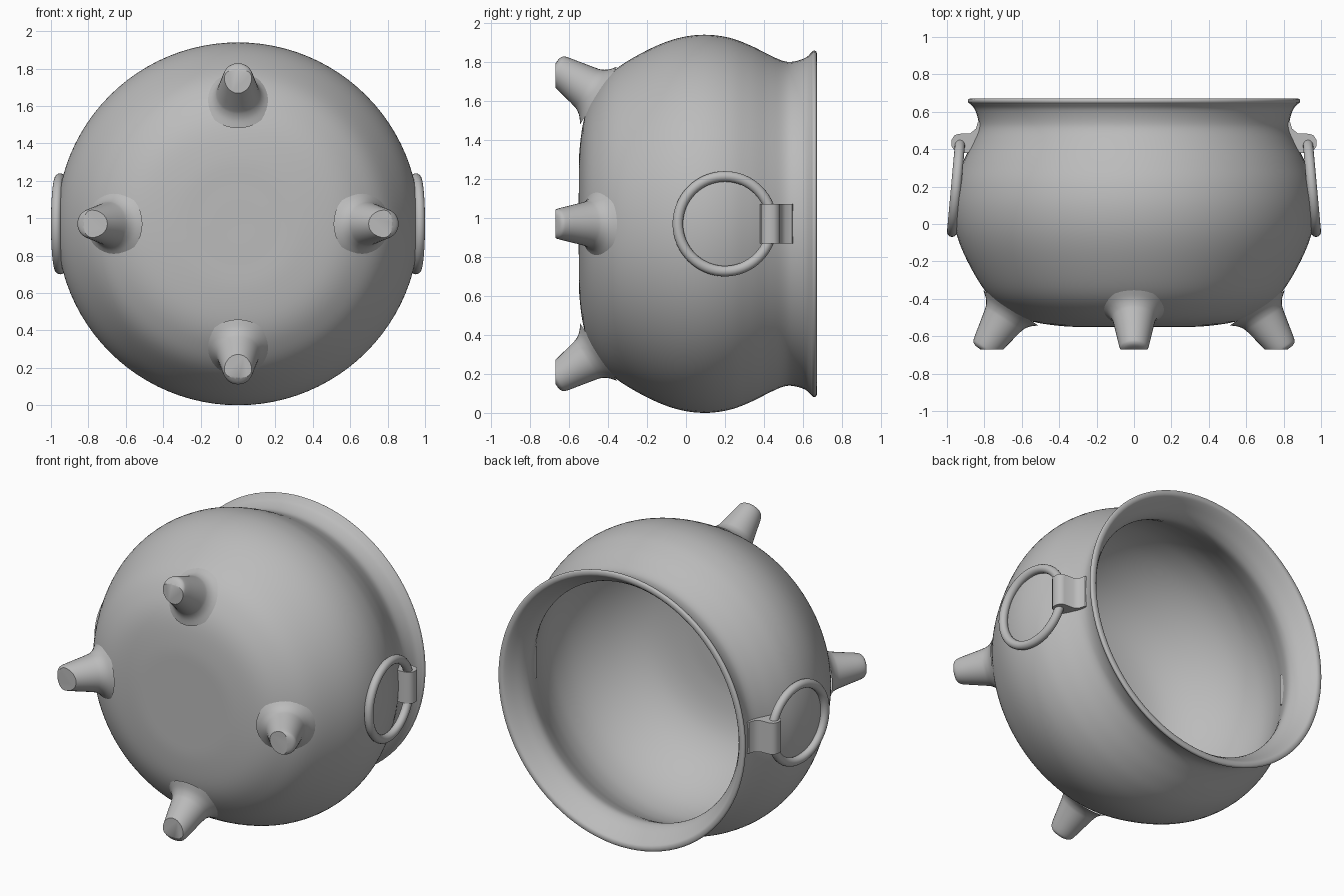
import bpy, bmesh
from math import pi, sin, cos
from mathutils import Matrix, Vector

AXIS_Z = 0.97          # height of the pot's axis, which runs along y

cube = bpy.data.objects.get("Cube")
if cube:
    bpy.data.objects.remove(cube, do_unlink=True)

iron = bpy.data.materials.new("grey iron")
iron.use_nodes = True
GREY = (0.5, 0.5, 0.5, 1)
iron.diffuse_color = GREY
iron.node_tree.nodes["Principled BSDF"].inputs["Base Color"].default_value = GREY


def smooth(points, steps=5):
    """Pass a Catmull-Rom curve through the profile points."""
    p = [Vector(q) for q in points]
    p = [p[0]] + p + [p[-1]]
    out = []
    for a, b, c, d in zip(p, p[1:], p[2:], p[3:]):
        for i in range(steps):
            t = i / steps
            out.append(b + (c - a) * t / 2 + (2 * a - 5 * b + 4 * c - d) * t * t / 2
                       + (3 * b - a - 3 * c + d) * t ** 3 / 2)
    return out + [p[-1]]


def lathe(profile, segments, closed=False):
    """Turn (radius, y) points about the y axis."""
    bm = bmesh.new()
    vs = [bm.verts.new((r, y, 0)) for r, y in profile]
    pairs = list(zip(vs, vs[1:])) + ([(vs[-1], vs[0])] if closed else [])
    edges = [bm.edges.new(e) for e in pairs]
    bmesh.ops.spin(bm, geom=vs + edges, cent=(0, 0, 0), axis=(0, 1, 0),
                   angle=2 * pi, steps=segments, use_merge=True)
    bmesh.ops.remove_doubles(bm, verts=bm.verts, dist=0.0003)
    return bm


def finish(name, bm, turn=0.0, angle=40):
    """Make the object, turned about the pot's axis."""
    bmesh.ops.recalc_face_normals(bm, faces=bm.faces)
    mesh = bpy.data.meshes.new(name)
    bm.to_mesh(mesh)
    bm.free()
    mesh.materials.append(iron)
    ob = bpy.data.objects.new(name, mesh)
    bpy.context.collection.objects.link(ob)
    ob.location.z = AXIS_Z
    ob.rotation_euler.y = turn
    bpy.ops.object.select_all(action='DESELECT')
    ob.select_set(True)
    bpy.context.view_layer.objects.active = ob
    bpy.ops.object.shade_smooth_by_angle(angle=angle * pi / 180)
    return ob


# Pot: outer wall, flared lip, then inner wall
outer = [(0, -.55), (.2, -.55), (.37, -.547), (.55, -.52), (.68, -.46), (.79, -.365),
         (.89, -.2), (.95, -.05), (.97, .09), (.955, .22), (.915, .33), (.865, .43),
         (.835, .5), (.832, .55), (.85, .61), (.875, .64)]
lip = [(.886, .65), (.888, .662), (.88, .67), (.862, .671), (.845, .66)]
inner = [(.815, .62), (.78, .56), (.77, .5), (.8, .42), (.85, .32), (.89, .21),
         (.905, .09), (.885, -.05), (.825, -.19), (.73, -.32), (.62, -.41),
         (.5, -.46), (.35, -.485), (.2, -.49), (0, -.49)]
finish("pot", lathe(smooth(outer + lip + inner), 96))

# Legs: splayed cones with a flared root, cut flat at the foot
leg_profile = [(0, -.02), (.045, -.018), (.068, -.008), (.079, .015), (.095, .09),
               (.112, .17), (.122, .2), (.142, .228), (.175, .255)]
for name, turn in (("left", 0), ("lower", pi / 2), ("right", pi), ("upper", -pi / 2)):
    bm = lathe(smooth(leg_profile, 4), 32)
    place = Matrix.Translation((.796, -.663, 0)) @ Matrix.Rotation(.57, 4, 'Z')
    bmesh.ops.transform(bm, matrix=place, verts=bm.verts)
    cut = bmesh.ops.bisect_plane(bm, geom=bm.verts[:] + bm.edges[:] + bm.faces[:],
                                 plane_co=(0, -.67, 0), plane_no=(0, -1, 0),
                                 clear_outer=True)
    rim = [g for g in cut["geom_cut"] if isinstance(g, bmesh.types.BMEdge)]
    bmesh.ops.edgeloop_fill(bm, edges=rim)
    finish(name + "_leg", bm, turn, 35)

# Handles: a hanging ring held by a curled lug on each side
tube = [(.243 + .027 * cos(a * pi / 8), .027 * sin(a * pi / 8)) for a in range(16)]
lug_outline = [(.80, .56), (.835, .545), (.845, .51), (.875, .485), (.94, .482), (.962, .472),
               (.975, .45), (.975, .415), (.962, .395), (.94, .385), (.9, .38), (.8, .39)]
for side, turn in (("left", 0), ("right", pi)):
    bm = lathe(tube, 64, closed=True)
    place = Matrix.Translation((.951, .2, 0)) @ Matrix.Rotation(-1.48, 4, 'Z')
    bmesh.ops.transform(bm, matrix=place, verts=bm.verts)
    finish(side + "_ring", bm, turn)

    bm = bmesh.new()
    face = bm.faces.new([bm.verts.new((x, y, -.102)) for x, y in lug_outline])
    ext = bmesh.ops.extrude_face_region(bm, geom=[face])["geom"]
    bmesh.ops.translate(bm, vec=(0, 0, .204),
                        verts=[g for g in ext if isinstance(g, bmesh.types.BMVert)])
    finish(side + "_lug", bm, turn, 50)
